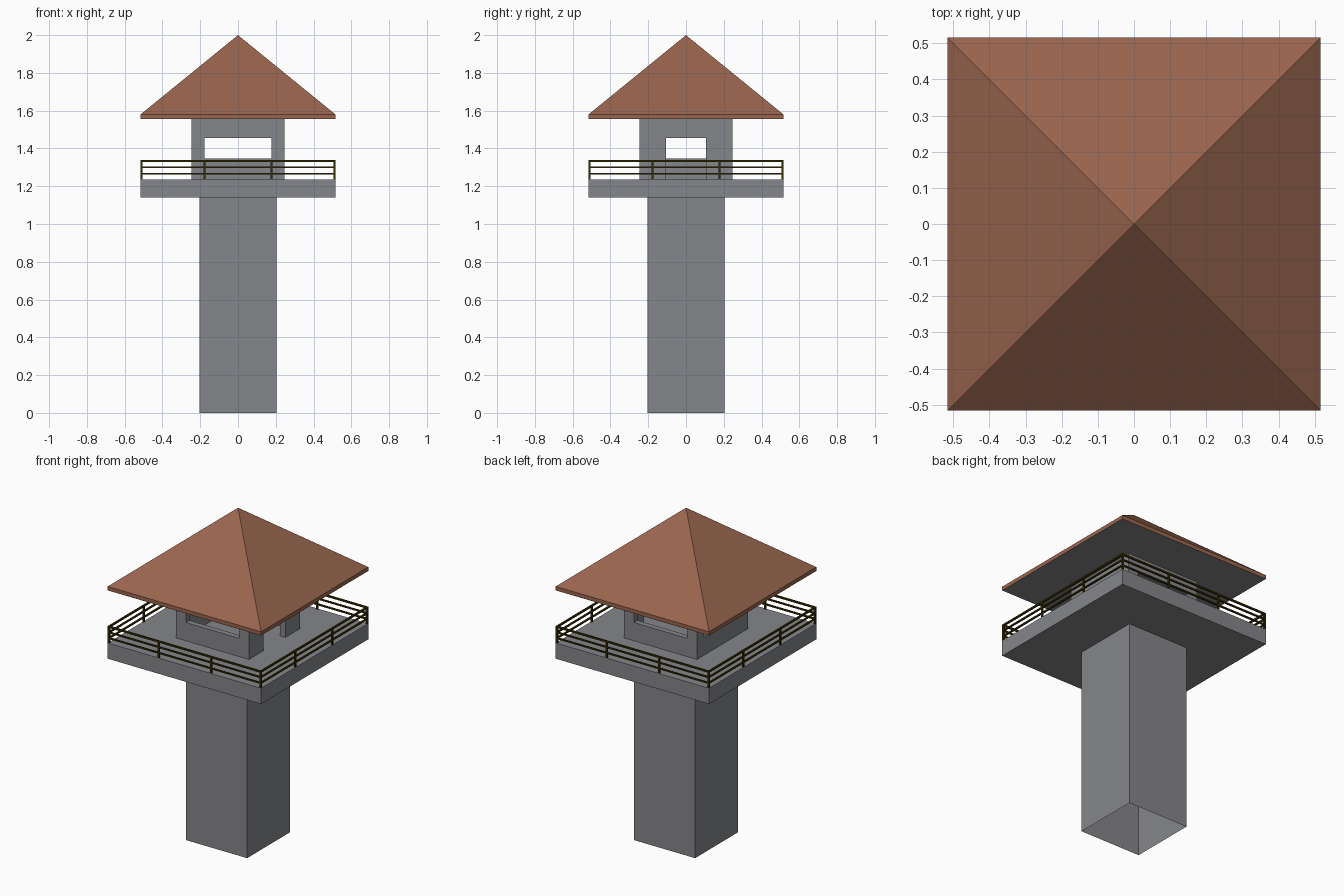
import bpy, bmesh
from mathutils import Vector

if "Cube" in bpy.data.objects:
    bpy.data.objects.remove(bpy.data.objects["Cube"])


def material(name, rgb):
    m = bpy.data.materials.new(name)
    m.diffuse_color = (*rgb, 1)
    m.use_nodes = True
    m.node_tree.nodes["Principled BSDF"].inputs["Base Color"].default_value = m.diffuse_color
    return m


CONCRETE = material("concrete grey", (0.235, 0.24, 0.252))
TILE = material("roof brown", (0.32, 0.13, 0.077))
METAL = material("dark olive metal", (0.035, 0.026, 0.001))


def add_box(bm, lo, hi):
    verts = bmesh.ops.create_cube(bm, size=1)["verts"]
    lo, hi = Vector(lo), Vector(hi)
    for v in verts:
        v.co = (lo + hi) / 2 + v.co * (hi - lo)
    return verts


def finish(bm, name, *mats):
    bmesh.ops.recalc_face_normals(bm, faces=bm.faces)
    me = bpy.data.meshes.new(name)
    bm.to_mesh(me)
    bm.free()
    ob = bpy.data.objects.new(name, me)
    bpy.context.collection.objects.link(ob)
    for m in mats:
        me.materials.append(m)
    return ob


def box(name, lo, hi, mat):
    bm = bmesh.new()
    add_box(bm, lo, hi)
    return finish(bm, name, mat)


# Hollow column, open at top and bottom
bm = bmesh.new()
add_box(bm, (-0.205, -0.205, 0), (0.205, 0.205, 1.14))
bm.normal_update()
bmesh.ops.delete(bm, geom=[f for f in bm.faces if abs(f.normal.z) > 0.5],
                 context='FACES_ONLY')
finish(bm, "column", CONCRETE)

# Balcony slab
E = 0.516
box("balcony_slab", (-E, -E, 1.14), (E, E, 1.236), CONCRETE)

# Cabin: box hollowed out, windows on three sides and a door on +x
C, T = 0.246, 0.035
I = C - T
cabin = box("cabin", (-C, -C, 1.236), (C, C, 1.558), CONCRETE)
cutters = [
    ((-I, -I, 1.2), (I, I, 1.6)),                       # interior
    ((-0.178, -0.4, 1.347), (0.178, 0.4, 1.455)),       # front and back windows
    ((-0.4, -0.178, 1.347), (0, 0.178, 1.455)),         # left window
    ((0, -0.105, 1.2), (0.4, 0.105, 1.455)),            # door
]
for lo, hi in cutters:
    cut = box("cutter", lo, hi, CONCRETE)
    cut.hide_render = True
    mod = cabin.modifiers.new("cut", 'BOOLEAN')
    mod.operation, mod.solver, mod.object = 'DIFFERENCE', 'EXACT', cut
    bpy.context.view_layer.objects.active = cabin
    bpy.ops.object.modifier_apply(modifier=mod.name)
    bpy.data.objects.remove(cut)

# Pyramid roof with a thin fascia and grey soffit
bm = bmesh.new()
add_box(bm, (-E, -E, 1.556), (E, E, 1.58))
bm.normal_update()
top = [f for f in bm.faces if f.normal.z > 0.5]
apex = bmesh.ops.poke(bm, faces=top)["verts"][0]
apex.co = (0, 0, 2.0)
bmesh.ops.recalc_face_normals(bm, faces=bm.faces)
bm.normal_update()
for f in bm.faces:
    f.material_index = 1 if f.normal.z < -0.5 else 0
finish(bm, "roof", TILE, CONCRETE)

# Railing: three rails per side, corner posts and two posts between
bm = bmesh.new()
W = 0.005
R = E - W
for z, h in ((1.265, 0.004), (1.30, 0.004), (1.334, 0.005)):
    for s in (-R, R):
        add_box(bm, (-E, s - W, z - h), (E, s + W, z + h))
        add_box(bm, (s - W, -E, z - h), (s + W, E, z + h))
spots = {(a, b) for a in (-R, -0.177, 0.177, R) for b in (-R, R)}
spots |= {(b, a) for a, b in spots}
for x, y in sorted(spots):
    add_box(bm, (x - W, y - W, 1.236), (x + W, y + W, 1.338))
finish(bm, "railing", METAL)
